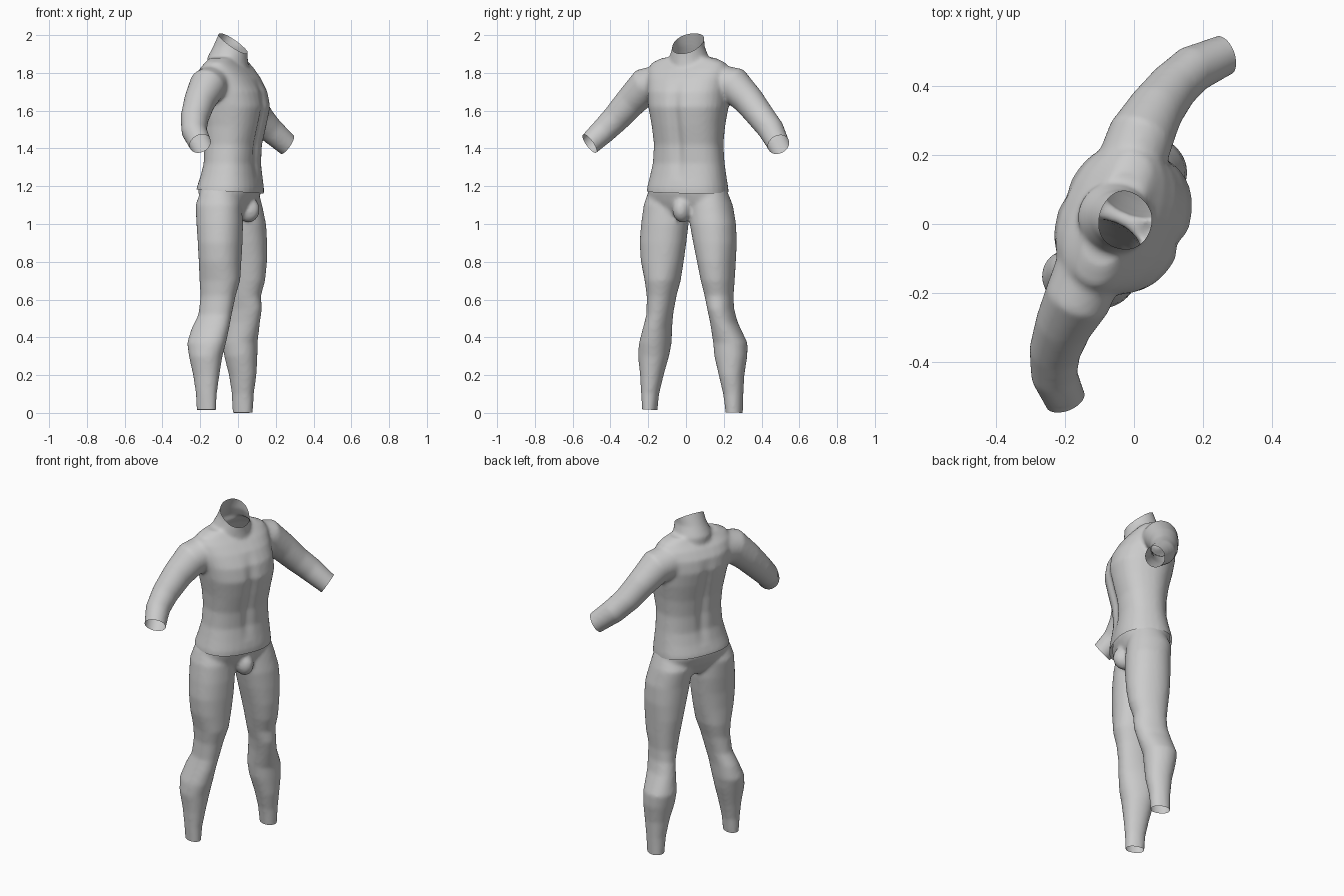
import bpy, bmesh, math
from mathutils import Vector

SIDE = Vector((0.40, 0.917, 0))     # wearer's left
FWD = Vector((0.917, -0.40, 0))     # the way the body faces


def loft(bm, rings):
    """Closed skin over a list of equal-length point rings."""
    rows = [[bm.verts.new(p) for p in r] for r in rings]
    n = len(rows[0])
    for a, b in zip(rows, rows[1:]):
        for i in range(n):
            bm.faces.new((a[i], a[(i + 1) % n], b[(i + 1) % n], b[i]))
    bm.faces.new(rows[0][::-1])
    bm.faces.new(rows[-1])


def ring(z, x0, x1, y0, y1, power=2.2, n=32):
    """Superellipse turned to the body heading, fitted to an x/y box."""
    hx, hy = (x1 - x0) / 2, (y1 - y0) / 2
    s, d = hx * hx + hy * hy, (hy * hy - hx * hx) / 0.681
    a = math.sqrt(max((s + d) / 2, 1e-4))
    b = math.sqrt(max((s - d) / 2, 1e-4))
    pts = []
    for i in range(n):
        t = 2 * math.pi * i / n
        c, q = math.cos(t), math.sin(t)
        pts.append(SIDE * a * math.copysign(abs(c) ** (2 / power), c)
                   + FWD * b * math.copysign(abs(q) ** (2 / power), q))
    mx, my = max(p.x for p in pts), max(p.y for p in pts)
    return [Vector(((x0 + x1) / 2 + p.x * hx / mx,
                    (y0 + y1) / 2 + p.y * hy / my, z)) for p in pts]


def stack(bm, rows, power=2.2):
    loft(bm, [ring(*r, power=power) for r in rows])


def tube(bm, path, n=24):
    """Round tube through (x, y, z, radius) points."""
    pts = [Vector(p[:3]) for p in path]
    rings = []
    for i, p in enumerate(pts):
        t = (pts[min(i + 1, len(pts) - 1)] - pts[max(i - 1, 0)]).normalized()
        u = t.cross(Vector((0, 0, 1))).normalized()
        v = t.cross(u)
        rings.append([p + path[i][3] * (u * math.cos(2 * math.pi * k / n)
                      + v * math.sin(2 * math.pi * k / n)) for k in range(n)])
    loft(bm, rings)


def ball(bm, centre, size):
    made = bmesh.ops.create_uvsphere(bm, u_segments=20, v_segments=12, radius=1)
    for v in made["verts"]:
        x, y, z = v.co
        v.co = Vector(centre) + FWD * x * size[0] + SIDE * y * size[1] + Vector((0, 0, z * size[2]))


def finish(name, bm, cuts, shape=None):
    """Fuse the volumes, soften them, then cut the garment openings."""
    me = bpy.data.meshes.new(name)
    bm.to_mesh(me)
    bm.free()
    ob = bpy.data.objects.new(name, me)
    bpy.context.collection.objects.link(ob)
    rm = ob.modifiers.new("fuse", 'REMESH')
    rm.mode = 'VOXEL'
    rm.voxel_size = 0.01
    sm = ob.modifiers.new("soften", 'SMOOTH')
    sm.factor = 0.5
    sm.iterations = 9
    dg = bpy.context.evaluated_depsgraph_get()
    out = bpy.data.meshes.new_from_object(ob.evaluated_get(dg))
    ob.modifiers.clear()
    bm = bmesh.new()
    bm.from_mesh(out)
    if shape:
        for v in bm.verts:
            v.co = shape(v.co)
    for co, no in cuts:
        bmesh.ops.bisect_plane(bm, geom=bm.verts[:] + bm.edges[:] + bm.faces[:],
                               plane_co=co, plane_no=no, clear_outer=True)
    for f in bm.faces:
        f.smooth = True
    bm.to_mesh(out)
    bm.free()
    ob.data = out


# Shirt: torso rows are z, x0, x1, y0, y1
bm = bmesh.new()
stack(bm, [(1.10, -.225, .135, -.212, .228), (1.19, -.22, .138, -.207, .225),
           (1.25, -.20, .130, -.192, .215), (1.32, -.182, .122, -.176, .205),
           (1.42, -.180, .127, -.170, .198), (1.52, -.192, .150, -.182, .208),
           (1.62, -.215, .170, -.200, .226), (1.70, -.232, .156, -.205, .232),
           (1.77, -.228, .122, -.205, .235), (1.82, -.205, .088, -.200, .230),
           (1.855, -.175, .058, -.180, .208), (1.88, -.150, .030, -.125, .155)], 2.4)
# Collar
stack(bm, [(1.76, -.16, .06, -.09, .13), (1.88, -.163, .052, -.088, .122),
           (1.94, -.132, .053, -.072, .099), (2.07, -.075, .058, -.064, .092)], 2)
# Sleeves
tube(bm, [(-.01, .17, 1.745, .10), (.02, .255, 1.735, .097), (.065, .335, 1.65, .082),
          (.115, .40, 1.565, .074), (.17, .45, 1.50, .070), (.26, .49, 1.42, .060),
          (.35, .525, 1.35, .058)])
tube(bm, [(-.13, -.13, 1.745, .10), (-.163, -.215, 1.73, .098), (-.203, -.29, 1.65, .084),
          (-.230, -.37, 1.56, .075), (-.232, -.44, 1.49, .068), (-.20, -.51, 1.425, .060),
          (-.16, -.59, 1.36, .058)])


def grooves(co):
    """Shallow spine and breastbone furrows."""
    d = co - Vector((-.04, .015, 0))
    s, f = d.dot(SIDE), d.dot(FWD)
    fade = max(0, 1 - ((co.z - 1.5) / 0.27) ** 2)
    depth = 0.016 * fade * math.exp(-(s / 0.03) ** 2)
    return co - FWD * math.copysign(depth, f) if abs(f) > .05 else co


finish("shirt", bm, [((-.04, .01, 1.172), (-.06, 0, -1)),
                     ((-.02, .015, 1.954), (.64, -.28, 1)),
                     ((.26, .49, 1.42), (.8, .3, -.55)),
                     ((-.20, -.51, 1.425), (.3, -.75, -.55))], grooves)

# Leggings: hips
bm = bmesh.new()
stack(bm, [(1.26, -.20, .115, -.19, .21), (1.17, -.212, .122, -.20, .22),
           (1.12, -.195, .110, -.20, .225), (1.06, -.15, .085, -.15, .19),
           (1.03, -.11, .05, -.08, .11)])
ball(bm, (.055, -.02, 1.075), (.062, .05, .068))
# Right leg
stack(bm, [(1.17, -.20, .00, -.20, .00), (1.10, -.225, .02, -.224, .012),
           (1.0, -.220, .027, -.238, .014), (.9, -.213, .024, -.246, .002),
           (.8, -.208, .018, -.239, -.012), (.7, -.204, .012, -.219, -.028),
           (.62, -.198, -.012, -.208, -.050), (.52, -.210, -.033, -.210, -.068),
           (.45, -.245, -.046, -.228, -.073), (.37, -.270, -.063, -.249, -.076),
           (.3, -.260, -.082, -.254, -.090), (.2, -.238, -.098, -.243, -.118),
           (.1, -.223, -.112, -.238, -.142), (-.04, -.217, -.118, -.229, -.156)])
# Left leg
stack(bm, [(1.17, -.10, .11, .01, .22), (1.10, -.12, .128, .018, .248),
           (1.0, -.105, .149, .020, .265), (.9, -.095, .155, .038, .269),
           (.8, -.085, .154, .058, .264), (.7, -.07, .144, .078, .258),
           (.62, -.06, .122, .098, .252), (.55, -.058, .127, .112, .255),
           (.48, -.070, .117, .127, .274), (.37, -.085, .104, .144, .326),
           (.3, -.073, .103, .150, .325), (.2, -.048, .098, .173, .309),
           (.1, -.033, .084, .197, .304), (-.05, -.027, .076, .216, .299)])
finish("leggings", bm, [((0, 0, 1.20), (0, 0, 1)),
                        ((0, .215, .003), (0, -.034, -1))])
